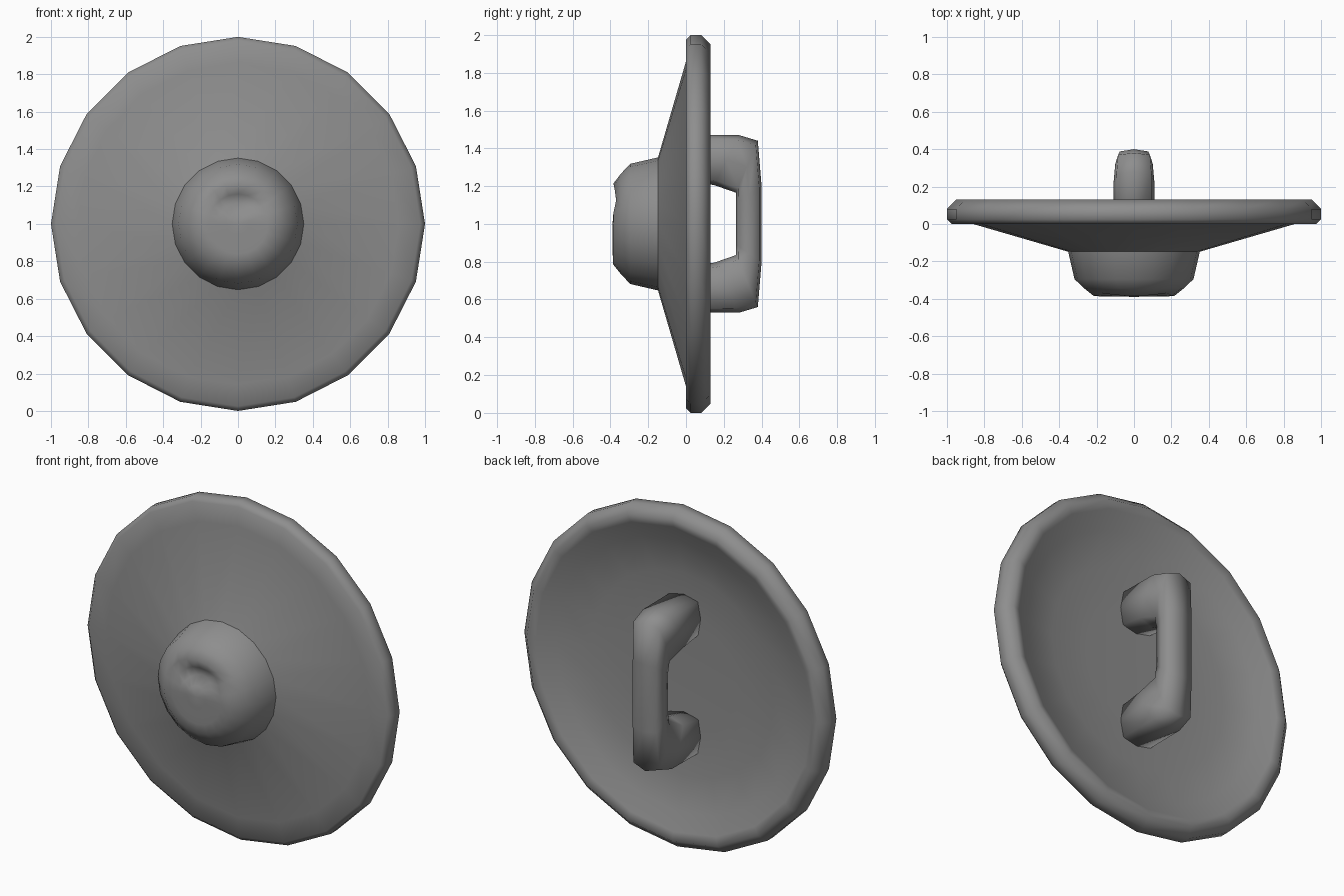
import bpy, bmesh, math
from mathutils import Vector

if "Cube" in bpy.data.objects:
    bpy.data.objects.remove(bpy.data.objects["Cube"])

SIDES = 20
dark = bpy.data.materials.new("dark_metal")
dark.diffuse_color = (0.27, 0.27, 0.27, 1)
dark.use_nodes = True
dark.node_tree.nodes["Principled BSDF"].inputs["Base Color"].default_value = dark.diffuse_color


def finish(name, bm):
    bmesh.ops.recalc_face_normals(bm, faces=bm.faces[:])
    for f in bm.faces:
        f.smooth = True
    mesh = bpy.data.meshes.new(name)
    bm.to_mesh(mesh)
    bm.free()
    mesh.materials.append(dark)
    ob = bpy.data.objects.new(name, mesh)
    bpy.context.collection.objects.link(ob)
    return ob


def bridge(bm, a, b):
    n = len(a)
    for i in range(n):
        bm.faces.new((a[i], a[(i + 1) % n], b[(i + 1) % n], b[i]))


# Round shield: (radius, y) profile from the front centre, over the rim, to the back centre
profile = [(0.06, -0.388), (0.11, -0.388), (0.16, -0.388), (0.215, -0.385), (0.265, -0.345),
           (0.318, -0.295), (0.352, -0.148), (0.86, 0.0), (0.975, 0.0), (1.0, 0.025),
           (1.0, 0.08), (0.95, 0.13), (0.90, 0.115), (0.80, 0.065), (0.60, 0.03), (0.35, 0.02)]
bm = bmesh.new()
rings = []
for r, y in profile:
    ring = []
    for i in range(SIDES):
        a = 2 * math.pi * i / SIDES
        ring.append(bm.verts.new((r * math.sin(a), y, 1 + r * math.cos(a))))
    rings.append(ring)
for a, b in zip(rings, rings[1:]):
    bridge(bm, a, b)
for ring, y in ((rings[0], -0.39), (rings[-1], 0.02)):
    tip = bm.verts.new((0, y, 1))
    for i in range(SIDES):
        bm.faces.new((ring[i], ring[(i + 1) % SIDES], tip))

# Crisp line where the boss meets the cone
base = set(rings[6])
for e in bm.edges:
    if e.verts[0] in base and e.verts[1] in base:
        e.smooth = False

# Battered dent in the upper face of the boss
for v in bm.verts:
    if v.co.y < -0.37:
        d2 = (v.co.x / 0.15) ** 2 + ((v.co.z - 1.12) / 0.05) ** 2
        v.co.y += 0.06 * math.exp(-d2)
finish("shield_disc", bm)

# Grip: stations of outer point, inner point (y, z above centre) and half width
half = [((-0.03, 0.47), (-0.03, 0.235), 0.11),
        ((0.28, 0.47), (0.15, 0.205), 0.11),
        ((0.38, 0.44), (0.265, 0.165), 0.10),
        ((0.40, 0.20), (0.265, 0.11), 0.09)]
stations = half + [((o[0], -o[1]), (n[0], -n[1]), w) for o, n, w in reversed(half)]
section = [(0, 1), (0.85, 0.82), (1, 0), (0.85, -0.82),
           (0, -1), (-0.85, -0.82), (-1, 0), (-0.85, 0.82)]
bm = bmesh.new()
loops = []
for o, n, w in stations:
    outer, inner = Vector((0, o[0], 1 + o[1])), Vector((0, n[0], 1 + n[1]))
    mid, arm = (outer + inner) / 2, (outer - inner) / 2
    loops.append([bm.verts.new(mid + arm * t + Vector((s * w, 0, 0))) for s, t in section])
for a, b in zip(loops, loops[1:]):
    bridge(bm, a, b)
bm.faces.new(loops[0])
bm.faces.new(loops[-1])
finish("grip_handle", bm)
